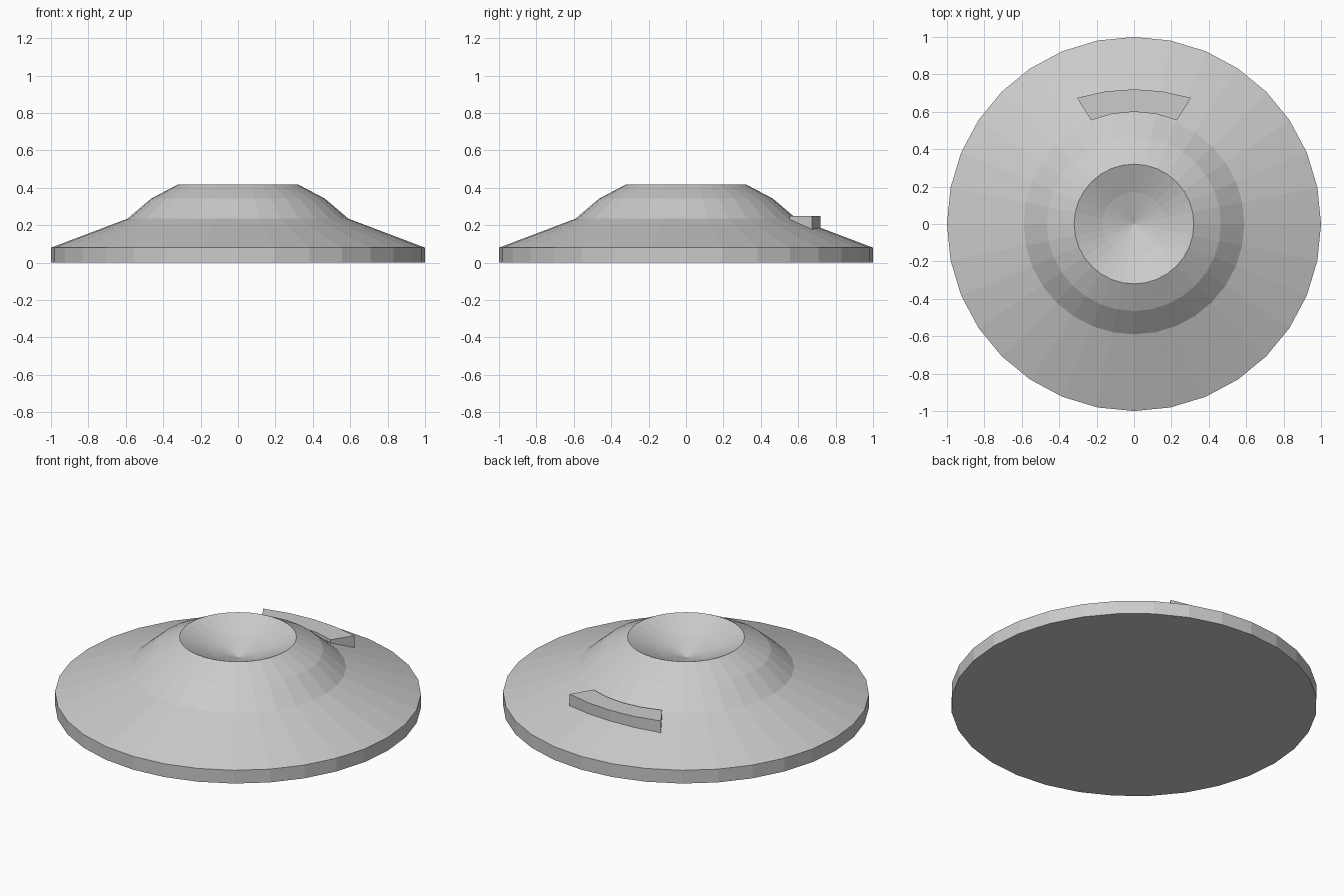
import bpy, bmesh
from math import sin, cos, pi, radians

if "Cube" in bpy.data.objects:
    bpy.data.objects.remove(bpy.data.objects["Cube"])


def make_object(name, bm):
    bmesh.ops.recalc_face_normals(bm, faces=bm.faces)
    mesh = bpy.data.meshes.new(name)
    bm.to_mesh(mesh)
    bm.free()
    obj = bpy.data.objects.new(name, mesh)
    bpy.context.collection.objects.link(obj)
    return obj


# Round body: lathe a profile with 32 flat sides, closed below, dished on top
SIDES = 32
profile = [(1, 0), (1, 0.08), (0.59, 0.235), (0.465, 0.342),
           (0.32, 0.418), (0.17, 0.352)]
bm = bmesh.new()
rings = [[bm.verts.new((r * cos(2 * pi * i / SIDES), r * sin(2 * pi * i / SIDES), z))
          for i in range(SIDES)] for r, z in profile]
dish_bottom = bm.verts.new((0, 0, 0.295))
bm.faces.new(rings[0])
for i in range(SIDES):
    j = (i + 1) % SIDES
    for low, high in zip(rings, rings[1:]):
        bm.faces.new((low[i], low[j], high[j], high[i]))
    bm.faces.new((rings[-1][i], rings[-1][j], dish_bottom))
make_object("body", bm)

# Curved ledge at the back: wedge section swept along an arc
bm = bmesh.new()
sections = []
for inner_angle, outer_angle, outer_r in ((-22.5, -24.3, 0.74), (-11.25, -12, 0.725),
                                          (0, 0, 0.72), (11.25, 12, 0.725),
                                          (22.5, 24.3, 0.74)):
    a, b = radians(inner_angle), radians(outer_angle)
    sections.append([bm.verts.new((r * sin(t), r * cos(t), z)) for r, t, z in
                     ((0.6, a, 0.225), (outer_r, b, 0.178),
                      (outer_r, b, 0.25), (0.6, a, 0.25))])
for s, t in zip(sections, sections[1:]):
    for i in range(4):
        j = (i + 1) % 4
        bm.faces.new((s[i], s[j], t[j], t[i]))
bm.faces.new(sections[0])
bm.faces.new(sections[-1])
make_object("back_ledge", bm)
